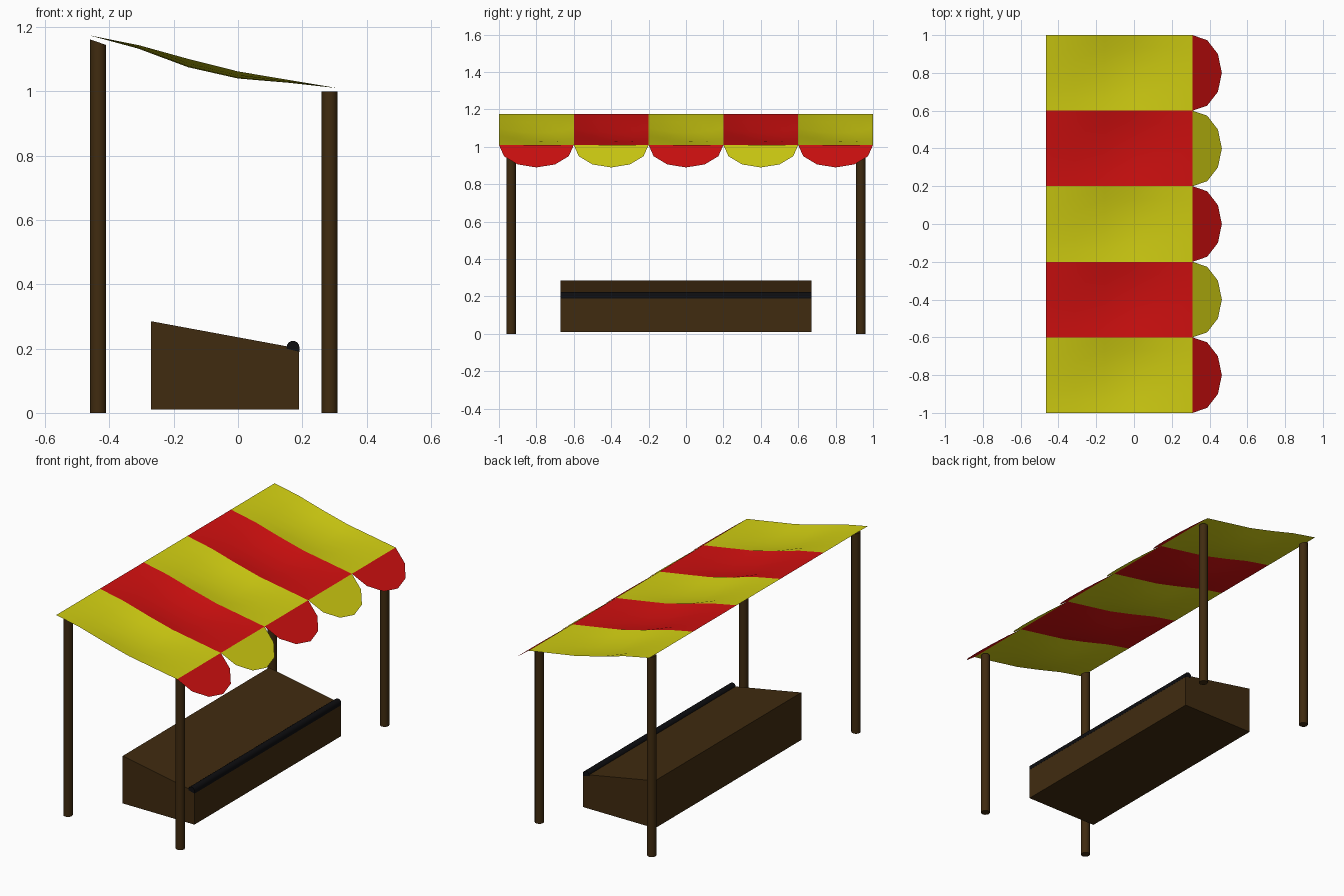
import bpy, bmesh, math

if "Cube" in bpy.data.objects:
    bpy.data.objects.remove(bpy.data.objects["Cube"])


def material(name, rgb):
    mat = bpy.data.materials.new(name)
    mat.use_nodes = True
    color = (*rgb, 1)
    mat.diffuse_color = color
    mat.node_tree.nodes["Principled BSDF"].inputs["Base Color"].default_value = color
    return mat


YELLOW = material("yellow cloth", (0.64, 0.62, 0.006))
RED = material("red cloth", (0.64, 0.005, 0.005))
WOOD = material("brown wood", (0.051, 0.024, 0.005))
BLACK = material("black rail", (0.004, 0.004, 0.005))


def finish(name, bm, mat, smooth=None):
    mesh = bpy.data.meshes.new(name)
    bm.to_mesh(mesh)
    bm.free()
    mesh.materials.append(mat)
    obj = bpy.data.objects.new(name, mesh)
    bpy.context.collection.objects.link(obj)
    if smooth:
        bpy.ops.object.select_all(action='DESELECT')
        obj.select_set(True)
        bpy.context.view_layer.objects.active = obj
        bpy.ops.object.shade_smooth_by_angle(angle=math.radians(smooth))
    return obj


def prism(name, profile, half_length, mat, smooth=None):
    """Extrude an x-z profile along y."""
    bm = bmesh.new()
    face = bm.faces.new([bm.verts.new((x, -half_length, z)) for x, z in profile])
    ext = bmesh.ops.extrude_face_region(bm, geom=[face])
    for v in ext["geom"]:
        if isinstance(v, bmesh.types.BMVert):
            v.co.y = half_length
    bmesh.ops.recalc_face_normals(bm, faces=bm.faces)
    return finish(name, bm, mat, smooth)


def post(name, x, y, top, slope):
    bm = bmesh.new()
    bmesh.ops.create_cone(bm, cap_ends=True, segments=12, radius1=0.025,
                          radius2=0.025, depth=1)
    for v in bm.verts:
        v.co.z = top + slope * v.co.x if v.co.z > 0 else 0
        v.co.x += x
        v.co.y += y
    return finish(name, bm, WOOD, 40)


# Canopy strips: (x, height at the seams, extra sag mid-strip)
CURVE = [(-0.465, 1.175, 0), (-0.31, 1.144, 0.011), (-0.155, 1.101, 0.026),
         (0, 1.062, 0.022), (0.155, 1.036, 0.009), (0.31, 1.01, 0)]
HALF = 0.2
STEPS = 6


def canopy_strip(name, center, mat):
    bm = bmesh.new()
    rows = []
    for x, z, sag in CURVE:
        row = []
        for i in range(STEPS + 1):
            t = 2 * i / STEPS - 1
            row.append(bm.verts.new((x, center + HALF * t, z - sag * (1 - t * t))))
        rows.append(row)
    for a, b in zip(rows, rows[1:]):
        for i in range(STEPS):
            bm.faces.new((a[i], b[i], b[i + 1], a[i + 1]))
    return finish(name, bm, mat, 40)


# Scalloped flap hanging outward from the low edge
def flap(name, center, mat):
    bm = bmesh.new()
    verts = []
    for i in range(STEPS + 1):
        a = math.pi * i / STEPS
        s = math.sin(a)
        verts.append(bm.verts.new((0.31 + 0.155 * s, center - HALF * math.cos(a),
                                   1.01 - 0.12 * s)))
    bm.faces.new(verts)
    return finish(name, bm, mat)


for k in range(5):
    y = (k - 2) * 2 * HALF
    strip_mat, flap_mat = (YELLOW, RED) if k % 2 == 0 else (RED, YELLOW)
    canopy_strip(f"canopy_strip_{k + 1}", y, strip_mat)
    flap(f"canopy_flap_{k + 1}", y, flap_mat)

# Posts, with the tall pair cut to the canopy slope
for side, y in (("front", -0.935), ("back", 0.935)):
    post(f"tall_post_{side}", -0.435, y, 1.153, -0.35)
    post(f"short_post_{side}", 0.285, y, 1.0, 0)

# Sloping display counter and its rounded rail
prism("counter", [(-0.27, 0.01), (0.19, 0.01), (0.19, 0.2), (-0.27, 0.285)], 0.67, WOOD)
rail = [(0.171 + 0.02 * math.cos(a), 0.204 + 0.02 * math.sin(a))
        for a in (math.pi * i / 8 for i in range(9))]
prism("counter_rail", [(0.191, 0.19)] + rail + [(0.151, 0.2)], 0.671, BLACK, 40)
